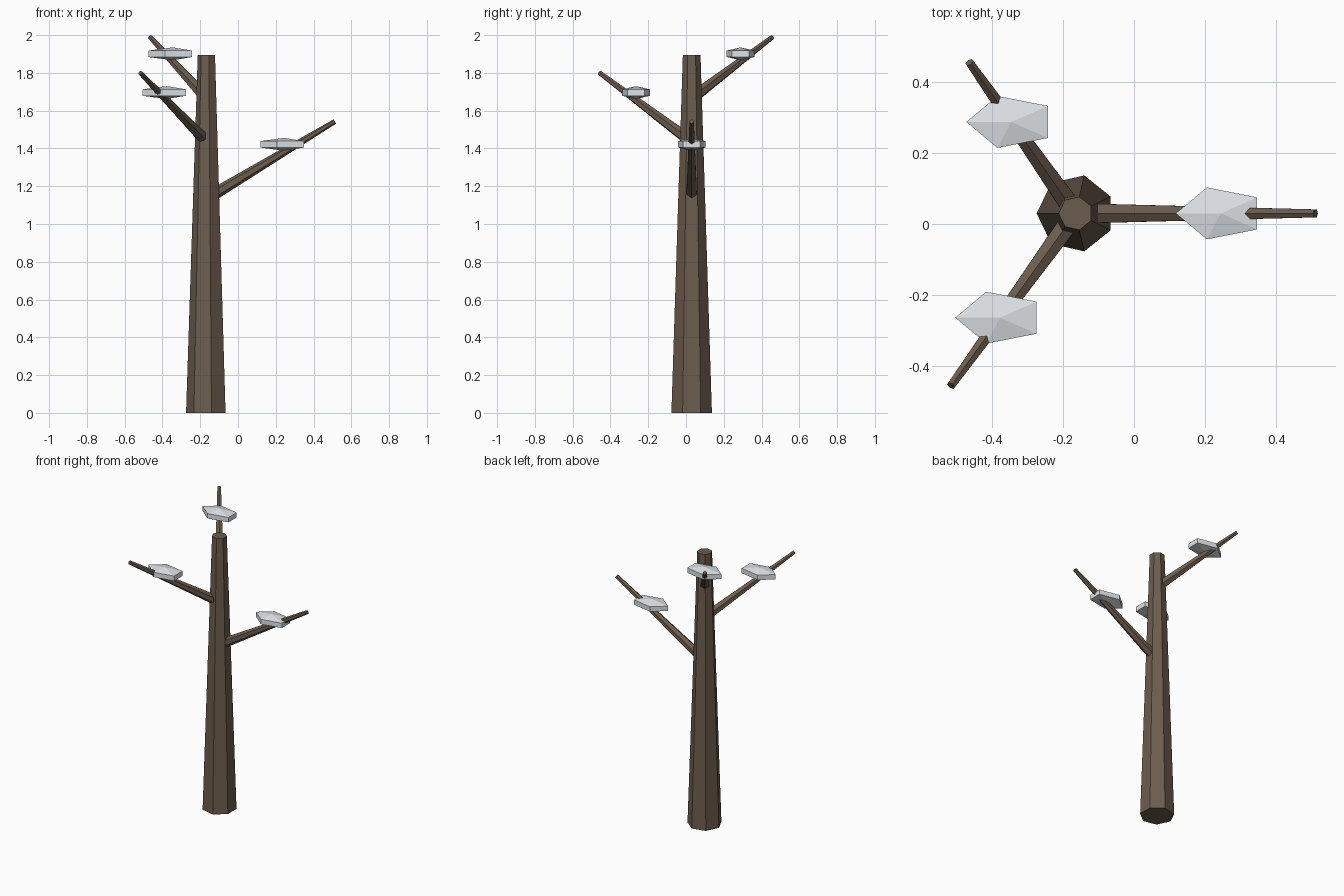
import bpy, bmesh, math
from mathutils import Vector, Matrix

if "Cube" in bpy.data.objects:
    bpy.data.objects.remove(bpy.data.objects["Cube"], do_unlink=True)


def material(name, rgb):
    mat = bpy.data.materials.new(name)
    mat.use_nodes = True
    mat.diffuse_color = (*rgb, 1)
    mat.node_tree.nodes["Principled BSDF"].inputs["Base Color"].default_value = (*rgb, 1)
    return mat


def add_object(name, bm, mat):
    bmesh.ops.recalc_face_normals(bm, faces=bm.faces)
    mesh = bpy.data.meshes.new(name)
    bm.to_mesh(mesh)
    bm.free()
    mesh.materials.append(mat)
    obj = bpy.data.objects.new(name, mesh)
    bpy.context.collection.objects.link(obj)
    return obj


def tapered_limb(name, start, end, r_start, r_end, sides, mat):
    """Flat-sided tapered rod; its first corner faces up, or -x if vertical."""
    axis = (end - start).normalized()
    first = Vector((-1, 0, 0)) if abs(axis.z) > 0.99 else Vector((0, 0, 1))
    first = (first - axis * first.dot(axis)).normalized()
    second = axis.cross(first)
    bm = bmesh.new()
    rings = []
    for centre, radius in ((start, r_start), (end, r_end)):
        angles = [math.tau * i / sides for i in range(sides)]
        rings.append([bm.verts.new(centre + radius * (first * math.cos(a) + second * math.sin(a)))
                      for a in angles])
    low, high = rings
    bm.faces.new(low)
    bm.faces.new(high)
    for i in range(sides):
        j = (i + 1) % sides
        bm.faces.new((low[i], low[j], high[j], high[i]))
    return add_object(name, bm, mat)


def snow_clump(name, centre, mat):
    """Squashed five-sided ball with a point towards -x."""
    bm = bmesh.new()
    bmesh.ops.create_uvsphere(bm, u_segments=5, v_segments=3, radius=1)
    # Turn the ball so that one rim corner lies on -x
    corner = max(bm.verts, key=lambda v: v.co.xy.length).co
    turn = Matrix.Rotation(math.pi - math.atan2(corner.y, corner.x), 4, 'Z')
    shape = Matrix.Translation(centre) @ Matrix.Diagonal((0.147, 0.089, 0.034, 1)) @ turn
    bm.transform(shape)
    return add_object(name, bm, mat)


bark = material("bark brown", (0.15, 0.107, 0.075))
snow = material("snow white", (0.80, 0.84, 0.87))

# Trunk
foot = Vector((-0.165, 0.03, 0))
tapered_limb("trunk", foot, foot + Vector((0, 0, 1.895)), 0.11, 0.048, 7, bark)

# Branches, each carrying a clump of snow
branches = {
    "left": (1.135, Vector((0.513, 0.03, 1.543))),
    "back": (1.665, Vector((-0.465, 0.457, 1.989))),
    "front": (1.435, Vector((-0.517, -0.457, 1.80))),
}
for side, (height, tip) in branches.items():
    root = foot + Vector((0, 0, height))
    tapered_limb(side + "_branch", root, tip, 0.033, 0.013, 6, bark)
    snow_clump(side + "_snow_clump", root.lerp(tip, 0.605) + Vector((0, 0, 0.04)), snow)
